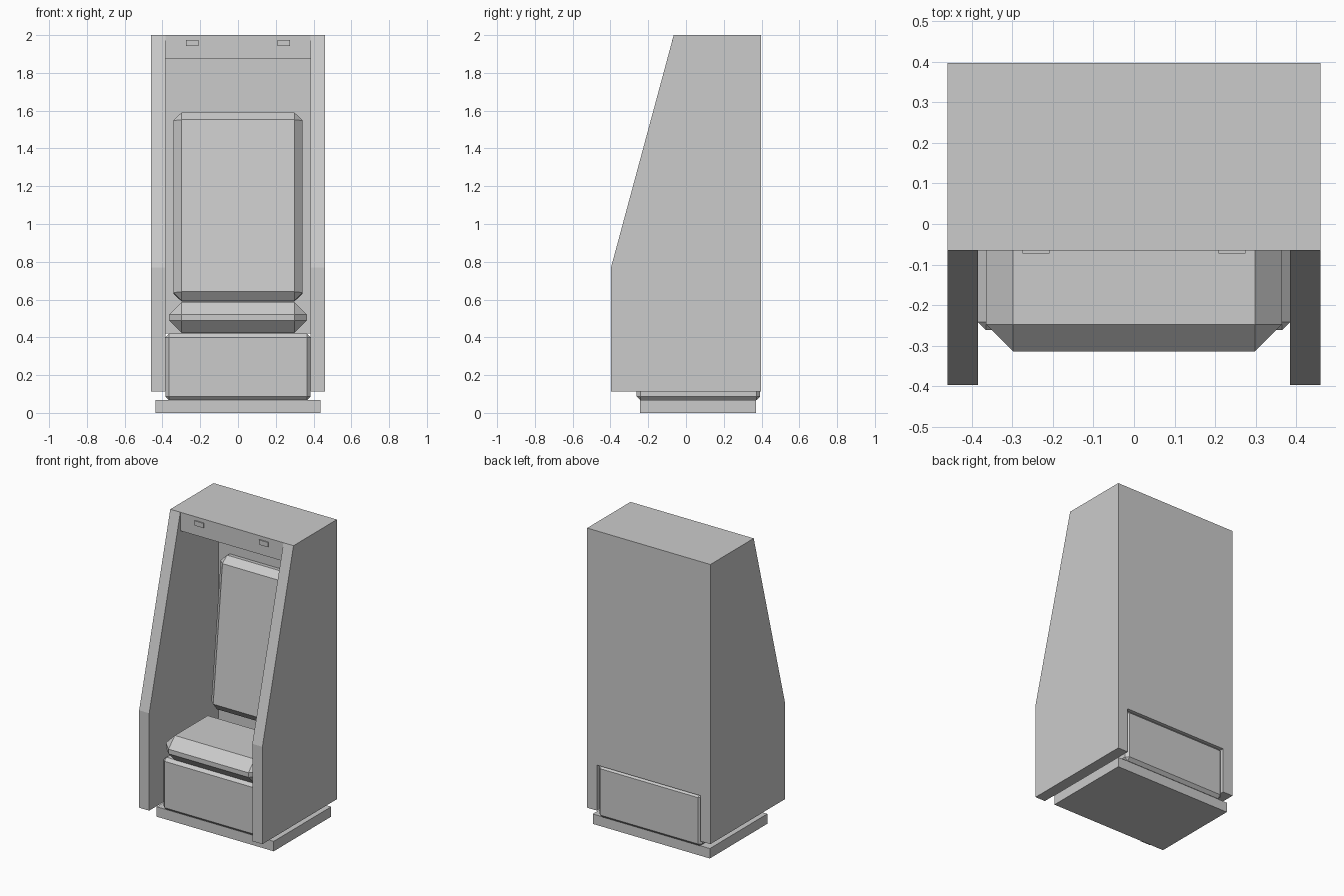
import bpy, bmesh
from mathutils import Matrix, Vector

if "Cube" in bpy.data.objects:
    bpy.data.objects.remove(bpy.data.objects["Cube"])


def make_object(name, bm):
    bmesh.ops.recalc_face_normals(bm, faces=bm.faces)
    mesh = bpy.data.meshes.new(name)
    bm.to_mesh(mesh)
    bm.free()
    obj = bpy.data.objects.new(name, mesh)
    bpy.context.collection.objects.link(obj)
    return obj


def box(name, x, y, z, chamfer=0.0):
    """Box from (min, max) ranges, with optional flat chamfers."""
    bm = bmesh.new()
    bmesh.ops.create_cube(bm, size=1)
    size = [r[1] - r[0] for r in (x, y, z)]
    centre = Vector([(r[0] + r[1]) / 2 for r in (x, y, z)])
    bmesh.ops.scale(bm, vec=size, verts=bm.verts)
    if chamfer:
        bmesh.ops.bevel(bm, geom=bm.edges[:], offset=chamfer, segments=1,
                        profile=0.5, affect='EDGES')
    obj = make_object(name, bm)
    obj.location = centre
    return obj


def extrude_profile(name, points, x0, x1):
    """Side profile of (y, z) points extruded along x."""
    bm = bmesh.new()
    face = bm.faces.new([bm.verts.new((x0, y, z)) for y, z in points])
    new = bmesh.ops.extrude_face_region(bm, geom=[face])["geom"]
    bmesh.ops.translate(bm, vec=(x1 - x0, 0, 0),
                        verts=[v for v in new if isinstance(v, bmesh.types.BMVert)])
    return make_object(name, bm)


W, IN, B = 0.46, 0.385, 0.397   # outer half width, inner half width, half depth

# Sloped side panels
side = [(-B, 0.113), (-B, 0.77), (-0.065, 2.0), (B, 2.0), (B, 0.113)]
extrude_profile("side_panel_right", side, IN, W)
extrude_profile("side_panel_left", side, -W, -IN)

# Back wall and roof header as one bent section
extrude_profile("back_wall_and_header",
                [(-0.065, 1.875), (-0.065, 2.0), (B, 2.0), (B, 0.42),
                 (0.34, 0.42), (0.34, 1.875)], -IN, IN)

# Small lamps on the header
for s, label in ((1, "right"), (-1, "left")):
    box("header_lamp_" + label, sorted((s * 0.208, s * 0.275)),
        (-0.073, -0.05), (1.943, 1.975))

# Floor plinth and seat base
box("floor_plinth", (-0.437, 0.437), (-0.243, 0.37), (0, 0.067))
box("seat_base", (-IN, IN), (-0.262, 0.393), (0.067, 0.42), 0.02)

# Seat cushion
box("seat_cushion", (-0.365, 0.365), (-0.315, 0.17), (0.422, 0.587), 0.067)

# Reclined backrest cushion
back = box("backrest_cushion", (-0.342, 0.342), (-0.065, 0.065), (-0.502, 0.502), 0.044)
back.location = (0, 0.275, 1.09)
back.rotation_euler.x = -0.108
